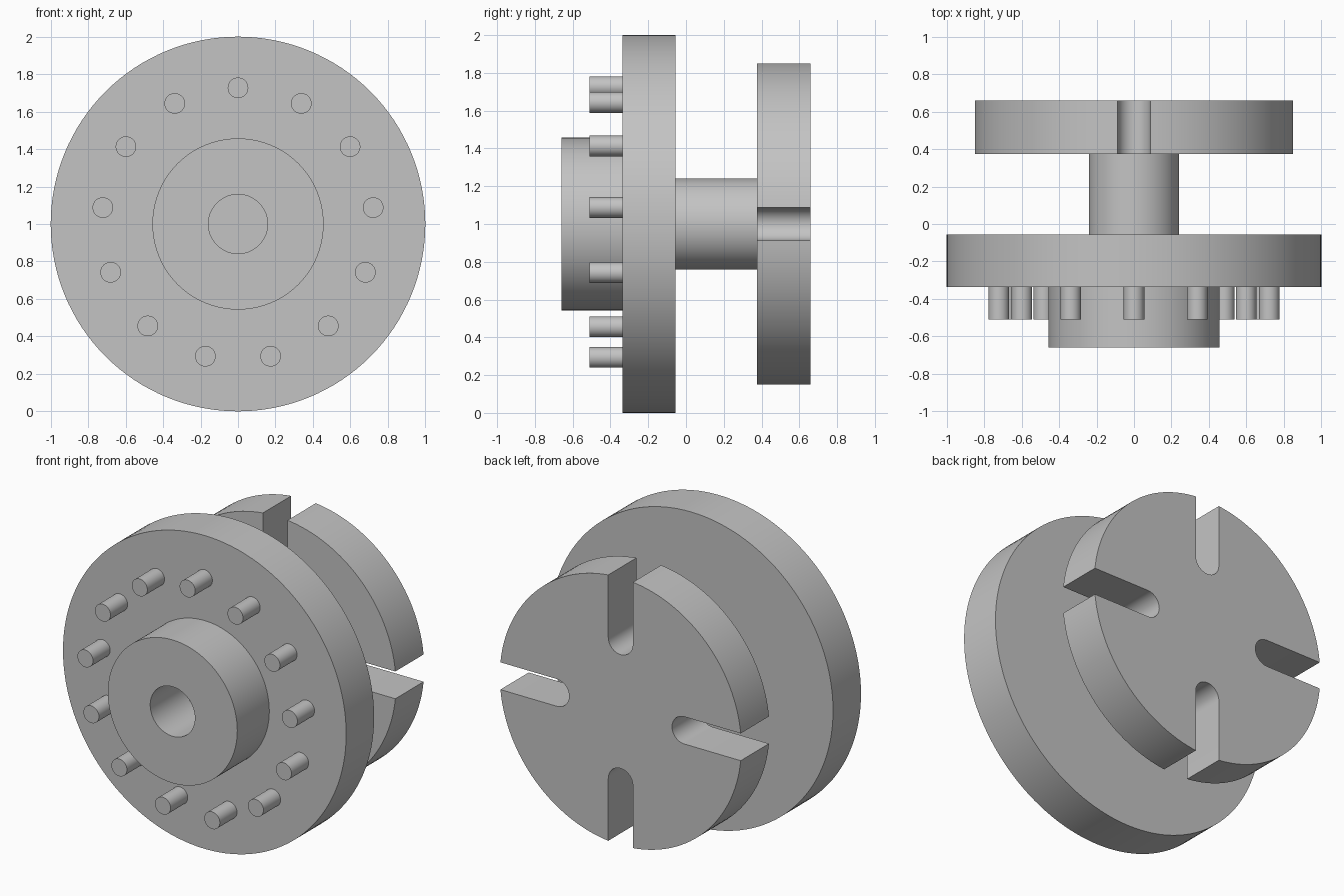
import bpy, bmesh
from math import sin, cos, pi, asin, radians
from mathutils import Matrix, Vector

old = bpy.data.objects.get("Cube")
if old:
    bpy.data.objects.remove(old, do_unlink=True)

grey = bpy.data.materials.new("plain grey")
grey.use_nodes = True
colour = (0.55, 0.55, 0.55, 1)
grey.diffuse_color = colour
grey.node_tree.nodes["Principled BSDF"].inputs["Base Color"].default_value = colour

AXIS_Z = 1.0
FLANGE_FRONT = -0.337
PLATE_FRONT, PLATE_BACK = 0.375, 0.66


def finish(name, bm):
    """Turn a bmesh into a smooth-shaded object with sharp edges kept."""
    bmesh.ops.recalc_face_normals(bm, faces=bm.faces)
    mesh = bpy.data.meshes.new(name)
    bm.to_mesh(mesh)
    bm.free()
    mesh.materials.append(grey)
    obj = bpy.data.objects.new(name, mesh)
    obj.location.z = AXIS_Z
    bpy.context.collection.objects.link(obj)
    bpy.ops.object.select_all(action='DESELECT')
    obj.select_set(True)
    bpy.context.view_layer.objects.active = obj
    bpy.ops.object.shade_smooth_by_angle(angle=radians(30))
    return obj


def lathe(name, profile, steps=128):
    """Spin a (radius, y) profile around the y axis."""
    bm = bmesh.new()
    verts = [bm.verts.new((r, y, 0)) for r, y in profile]
    edges = [bm.edges.new(pair) for pair in zip(verts, verts[1:])]
    bmesh.ops.spin(bm, geom=verts + edges, cent=(0, 0, 0), axis=(0, 1, 0),
                   angle=2 * pi, steps=steps)
    bmesh.ops.remove_doubles(bm, verts=bm.verts, dist=0.0001)
    return finish(name, bm)


# Turned body: blind bore, hub, large flange and shaft
lathe("hub_flange_and_shaft", [
    (0, -0.31), (0.158, -0.31), (0.158, -0.66), (0.457, -0.66),
    (0.457, FLANGE_FRONT), (1, FLANGE_FRONT), (1, -0.055),
    (0.241, -0.055), (0.241, PLATE_FRONT)])

# Ring of pins on the front of the flange
PINS = 13
PIN_LENGTH = 0.173
bm = bmesh.new()
for i in range(PINS):
    a = 2 * pi * i / PINS
    place = (Matrix.Translation((0.727 * sin(a), FLANGE_FRONT - PIN_LENGTH / 2, 0.727 * cos(a)))
             @ Matrix.Rotation(pi / 2, 4, 'X'))
    bmesh.ops.create_cone(bm, cap_ends=True, segments=32, radius1=0.055, radius2=0.055,
                          depth=PIN_LENGTH, matrix=place)
finish("flange_pins", bm)

# Rear plate: round outline with four round-ended slots, extruded
RADIUS, HALF_SLOT, SLOT_CENTRE = 0.853, 0.087, 0.45
gap = asin(HALF_SLOT / RADIUS)
quarter = []
for i in range(17):                      # rounded slot end
    t = pi * i / 16
    quarter.append((HALF_SLOT * -cos(t), SLOT_CENTRE - HALF_SLOT * sin(t)))
for i in range(33):                      # rim up to the next slot
    t = gap + (pi / 2 - 2 * gap) * i / 32
    quarter.append((RADIUS * sin(t), RADIUS * cos(t)))

bm = bmesh.new()
outline = []
for k in range(4):
    turn = Matrix.Rotation(k * pi / 2, 4, 'Y')
    outline += [bm.verts.new(turn @ Vector((x, PLATE_FRONT, z))) for x, z in quarter]
face = bm.faces.new(outline)
extruded = bmesh.ops.extrude_face_region(bm, geom=[face], use_keep_orig=True)
moved = [v for v in extruded["geom"] if isinstance(v, bmesh.types.BMVert)]
bmesh.ops.translate(bm, verts=moved, vec=(0, PLATE_BACK - PLATE_FRONT, 0))
finish("slotted_rear_plate", bm)
